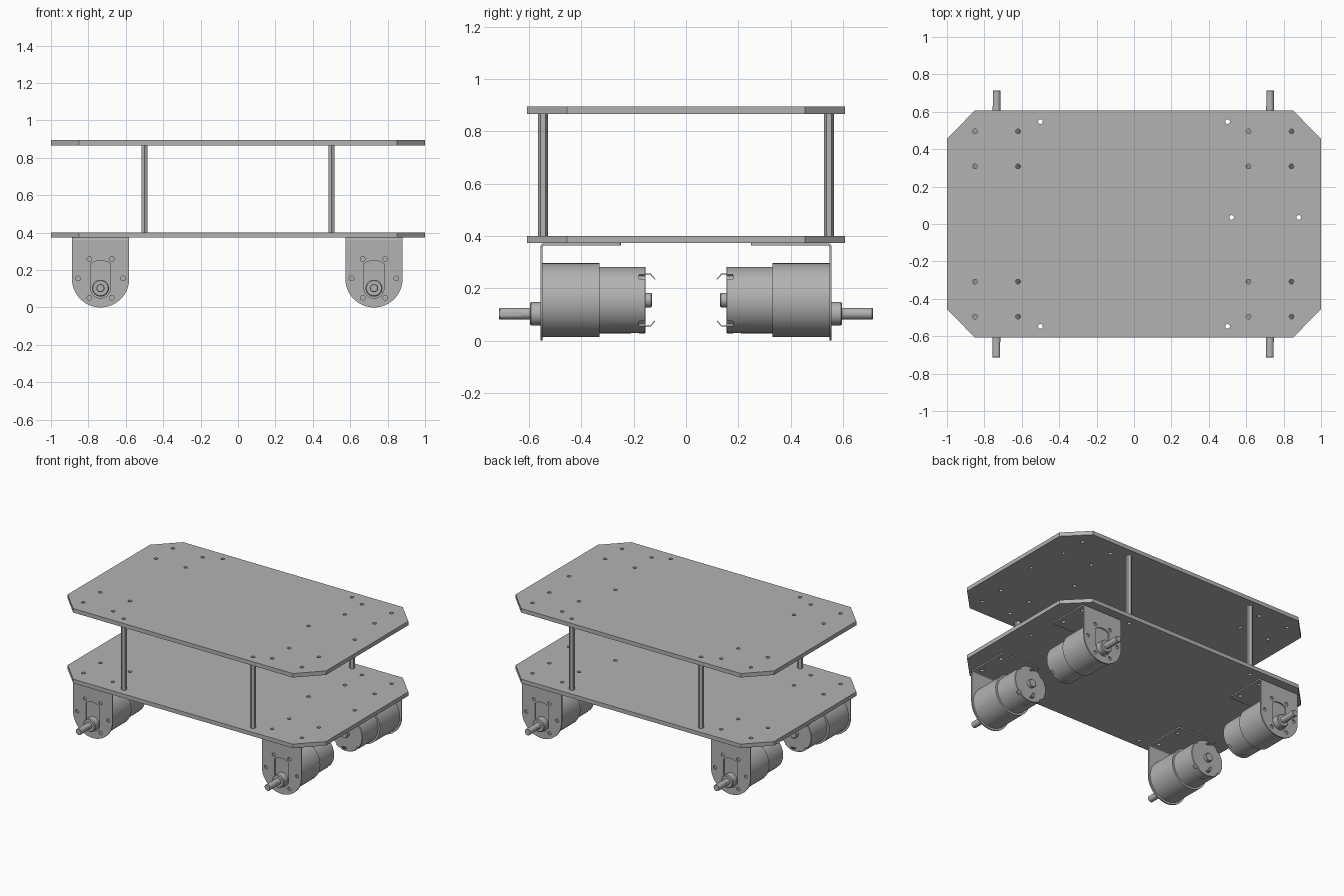
import bpy, bmesh
from math import sin, cos, pi, radians
from mathutils import Matrix, Vector

if "Cube" in bpy.data.objects:
    bpy.data.objects.remove(bpy.data.objects["Cube"])

grey = bpy.data.materials.new("metal_grey")
grey.use_nodes = True
tone = (0.45, 0.45, 0.45, 1)
grey.diffuse_color = tone
grey.node_tree.nodes["Principled BSDF"].inputs["Base Color"].default_value = tone

FACE = Matrix.Rotation(pi / 2, 4, "X")                 # outline in x, z
SIDE = Matrix(((0, 0, 1, 0), (1, 0, 0, 0), (0, 1, 0, 0), (0, 0, 0, 1)))  # outline in y, z
AXLE = 0.155     # motor axis height
SHAFT = 0.103    # output shaft height


def arc(cx, cy, r, start, end, n):
    angles = [radians(start + (end - start) * i / n) for i in range(n + 1)]
    return [(cx + r * cos(a), cy + r * sin(a)) for a in angles]


def hole(cx, cy, r=0.0125, n=20):
    return arc(cx, cy, r, 0, 360, n)[:-1]


def finish(bm, name):
    """Clean up and turn a bmesh into mesh data."""
    bmesh.ops.remove_doubles(bm, verts=bm.verts, dist=1e-5)
    bmesh.ops.recalc_face_normals(bm, faces=bm.faces)
    mesh = bpy.data.meshes.new(name)
    bm.to_mesh(mesh)
    bm.free()
    mesh.materials.clear()
    mesh.materials.append(grey)
    return mesh


def sheet(name, outlines, thickness, matrix):
    """Flat sheet: first outline is the rim, the others are holes."""
    curve = bpy.data.curves.new(name, "CURVE")
    curve.dimensions = "2D"
    curve.fill_mode = "BOTH"
    curve.extrude = thickness / 2
    for outline in outlines:
        spline = curve.splines.new("POLY")
        spline.points.add(len(outline) - 1)
        for point, (u, v) in zip(spline.points, outline):
            point.co = (u, v, 0, 1)
        spline.use_cyclic_u = True
    temp = bpy.data.objects.new(name + "_outline", curve)
    bpy.context.collection.objects.link(temp)
    graph = bpy.context.evaluated_depsgraph_get()
    raw = bpy.data.meshes.new_from_object(temp.evaluated_get(graph))
    bm = bmesh.new()
    bm.from_mesh(raw)
    bm.transform(matrix)
    bpy.data.objects.remove(temp)
    bpy.data.meshes.remove(raw)
    return finish(bm, name)


def lathe(name, profile, height, n=48, flat=None):
    """Turn (radius, y) points about an axis along y; flat grinds +x near the tip."""
    bm = bmesh.new()
    rings = []
    for r, y in profile:
        ring = [Vector((r * cos(2 * pi * i / n), y, height + r * sin(2 * pi * i / n))) for i in range(n)]
        rings.append(ring)
    if flat:
        for ring in rings[:flat[0]]:
            for co in ring:
                co.x = min(co.x, flat[1])
    rings = [[bm.verts.new(co) for co in ring] for ring in rings]
    for a, b in zip(rings, rings[1:]):
        for i in range(n):
            j = (i + 1) % n
            bm.faces.new((a[i], a[j], b[j], b[i]))
    bm.faces.new(rings[0])
    bm.faces.new(rings[-1])
    return finish(bm, name)


def place(name, mesh, matrix=Matrix()):
    ob = bpy.data.objects.new(name, mesh)
    ob.matrix_world = matrix
    bpy.context.collection.objects.link(ob)
    return ob


def carve(mesh, boxes):
    """Cut boxes (centre, size, turn about y) out of a mesh."""
    bm = bmesh.new()
    for centre, size, turn in boxes:
        scale = Matrix.Diagonal((*size, 1))
        bmesh.ops.create_cube(bm, size=1, matrix=Matrix.Translation(centre) @ Matrix.Rotation(turn, 4, "Y") @ scale)
    cutter = place("notch_cutter", finish(bm, "notch_cutter"))
    cutter.hide_render = True
    body = place("body_blank", mesh)
    mod = body.modifiers.new("notches", "BOOLEAN")
    mod.operation, mod.solver, mod.object = "DIFFERENCE", "EXACT", cutter
    graph = bpy.context.evaluated_depsgraph_get()
    result = bpy.data.meshes.new_from_object(body.evaluated_get(graph))
    bpy.data.objects.remove(body)
    bpy.data.objects.remove(cutter)
    return result


# Deck plates with clipped corners and drilled holes
MOTOR_X = (-0.735, 0.727)
POST_X, POST_Y = 0.5, 0.547
rim = [(-1, -0.455), (-0.85, -0.608), (0.85, -0.608), (1, -0.455),
       (1, 0.455), (0.85, 0.608), (-0.85, 0.608), (-1, 0.455)]
drills = [hole(x + dx, y) for x in MOTOR_X for dx in (-0.115, 0.115) for y in (-0.495, -0.308, 0.308, 0.495)]
drills += [hole(x, y) for x in (-POST_X, POST_X) for y in (-POST_Y, POST_Y)]
drills += [hole(0.522, 0.035), hole(0.88, 0.035)]
for name, z in (("lower_deck", 0.387), ("upper_deck", 0.881)):
    place(name, sheet(name, [rim] + drills, 0.028, Matrix.Translation((0, 0, z))))

# Hollow hexagonal posts between the decks
hexagon = arc(0, 0, 0.019, 30, 330, 5)
post = sheet("post", [hexagon, hole(0, 0)], 0.466, Matrix.Translation((0, 0, 0.634)))
for x in (-POST_X, POST_X):
    for y in (-POST_Y, POST_Y):
        place("post", post, Matrix.Translation((x, y, 0)))

# Motor bracket: rounded face, bend and flange
face_rim = arc(0, 0.153, 0.153, 180, 360, 40) + [(0.153, 0.357), (-0.153, 0.357)]
slot = arc(0, SHAFT, 0.053, 180, 360, 20) + arc(0, AXLE, 0.095, 56, 124, 10)
screws = [hole(0.12 * cos(k * pi / 3), AXLE + 0.12 * sin(k * pi / 3)) for k in range(6)]
flange_rim = [(-0.153, -0.541), (0.153, -0.541)] + arc(0.138, -0.263, 0.015, 0, 90, 5) + arc(-0.138, -0.263, 0.015, 90, 180, 5)
flange_holes = [hole(x, y) for x in (-0.115, 0.115) for y in (-0.495, -0.308)]
bend = arc(-0.541, 0.357, 0.016, 90, 180, 8) + arc(-0.541, 0.357, 0.007, 180, 90, 8)

# Motor: gearbox and can in one turned body with stamped notches
body = lathe("motor_body", [(0.05, -0.548), (0.141, -0.548), (0.141, -0.33), (0.127, -0.33),
                            (0.127, -0.157), (0.124, -0.154), (0.05, -0.154)], AXLE, 64)
notches = []
for k in range(4):
    a = pi / 4 + k * pi / 2
    notches.append(((0.126 * sin(a), -0.16, AXLE + 0.126 * cos(a)), (0.026, 0.04, 0.02), a))
for a in (0, pi):
    notches.append(((0, -0.195, AXLE + 0.129 * cos(a)), (0.03, 0.03, 0.012), a))
body = carve(body, notches)

# Output boss, ground shaft, rear bearing cap and solder tabs
boss = lathe("shaft_boss", [(0.04, -0.597), (0.045, -0.592), (0.045, -0.54)], SHAFT)
shaft = lathe("output_shaft", [(0.019, -0.715), (0.022, -0.712), (0.022, -0.632),
                               (0.022, -0.6315), (0.022, -0.59)], SHAFT, 32, flat=(3, 0.0195))
cap = lathe("rear_cap", [(0.028, -0.16), (0.028, -0.134), (0.025, -0.131)], AXLE, 32)
tab = [(-0.16, 0.257), (-0.135, 0.257), (-0.117, 0.235), (-0.12, 0.233), (-0.137, 0.253), (-0.16, 0.253)]
low_tab = [(y, 2 * AXLE - z) for y, z in tab]

parts = {
    "bracket_face": sheet("bracket_face", [face_rim, slot] + screws, 0.009, Matrix.Translation((0, -0.5525, 0)) @ FACE),
    "bracket_bend": sheet("bracket_bend", [bend], 0.306, SIDE),
    "bracket_flange": sheet("bracket_flange", [flange_rim] + flange_holes, 0.009, Matrix.Translation((0, 0, 0.3685))),
    "motor_body": body,
    "shaft_boss": boss,
    "output_shaft": shaft,
    "rear_cap": cap,
    "upper_tab": sheet("upper_tab", [tab], 0.02, SIDE),
    "lower_tab": sheet("lower_tab", [low_tab], 0.02, SIDE),
}

# Four motor units: front pair as built, rear pair turned around
for x, side in zip(MOTOR_X, ("right", "left")):
    for end, turn in (("front", 0), ("rear", pi)):
        spot = Matrix.Translation((x, 0, 0)) @ Matrix.Rotation(turn, 4, "Z")
        for name, mesh in parts.items():
            place(f"{end}_{side}_{name}", mesh, spot)

# Smooth round surfaces, keep edges crisp
bpy.ops.object.select_all(action="DESELECT")
for ob in bpy.context.collection.objects:
    if ob.type == "MESH":
        ob.select_set(True)
        bpy.context.view_layer.objects.active = ob
bpy.ops.object.shade_smooth_by_angle(angle=radians(30))
